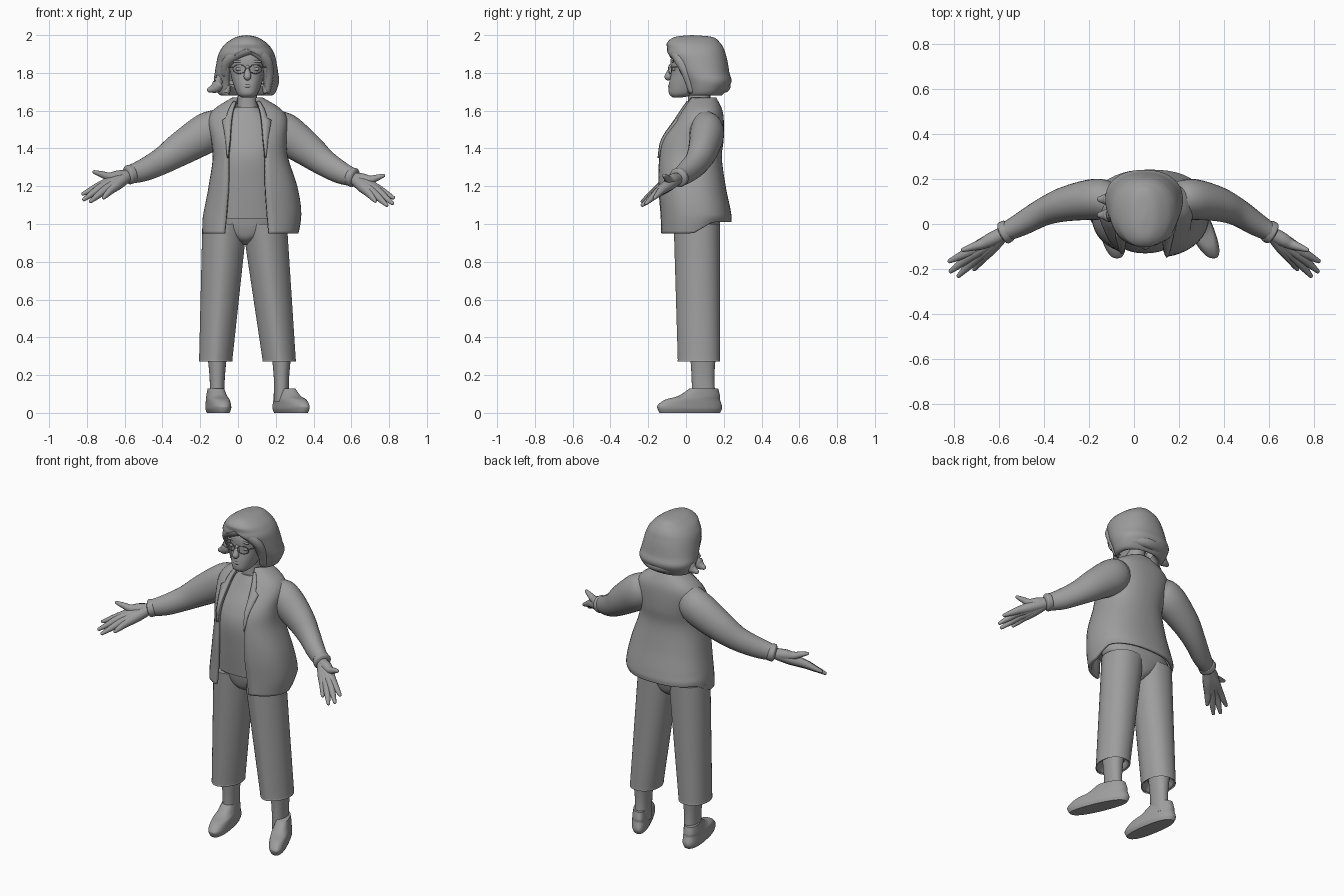
import bpy, bmesh, math
from mathutils import Vector

cube = bpy.data.objects.get("Cube")
if cube:
    bpy.data.objects.remove(cube, do_unlink=True)

GREY = (0.34, 0.34, 0.34, 1)
mat = bpy.data.materials.new("plain_grey")
mat.use_nodes = True
mat.diffuse_color = GREY
bsdf = next(node for node in mat.node_tree.nodes if node.type == 'BSDF_PRINCIPLED')
bsdf.inputs["Base Color"].default_value = GREY
MIDDLE = .045  # x of the body's front line


def catmull(a, b, c, d, t):
    return b + t / 2 * (c - a + t * (2 * a - 5 * b + 4 * c - d + t * (3 * (b - c) + d - a)))


def spline(rows, steps=5):
    """Smooth interpolation that passes through every row."""
    result, last = [], len(rows) - 1
    for i in range(last):
        columns = list(zip(rows[max(i - 1, 0)], rows[i], rows[i + 1], rows[min(i + 2, last)]))
        for step in range(steps):
            result.append([catmull(*column, step / steps) for column in columns])
    return result + [list(rows[-1])]


def finish(obj):
    obj.data.materials.clear()
    obj.data.materials.append(mat)
    bpy.ops.object.select_all(action='DESELECT')
    obj.select_set(True)
    bpy.context.view_layer.objects.active = obj
    bpy.ops.object.shade_smooth_by_angle(angle=math.radians(50))


def skin(name, grid, cap=False, thick=0):
    """Joins rings of points into one surface."""
    bm = bmesh.new()
    rings = [[bm.verts.new(point) for point in ring] for ring in grid]
    for low, high in zip(rings, rings[1:]):
        for j in range(len(low) - 1):
            bm.faces.new((low[j], low[j + 1], high[j + 1], high[j]))
    if cap:
        bm.faces.new(rings[0][-2::-1])
        bm.faces.new(rings[-1][:-1])
    bmesh.ops.remove_doubles(bm, verts=bm.verts, dist=1e-4)
    mesh = bpy.data.meshes.new(name)
    bm.to_mesh(mesh)
    bm.free()
    obj = bpy.data.objects.new(name, mesh)
    bpy.context.collection.objects.link(obj)
    if thick:
        solid = obj.modifiers.new("thickness", 'SOLIDIFY')
        solid.thickness, solid.offset = thick, -1
    finish(obj)


def signed_power(value, power):
    return math.copysign(abs(value) ** power, value)


def loft(name, rows, centre, back=.9, front=.9, shear=0, lift=None, thick=0):
    """Rows are z, half width, y min, y max and, for an open front, half the opening."""
    is_open = len(rows[0]) == 5
    grid = []
    for z, width, y_min, y_max, *opening in spline(rows):
        middle = centre(z) if callable(centre) else centre
        rx, ry, cy = max(width, 1e-6), (y_max - y_min) / 2, (y_max + y_min) / 2
        half = max(opening[0], 0) if is_open else 0
        seam = MIDDLE if is_open else middle

        def angle(x):
            return math.acos(signed_power(max(-1, min(1, (x - middle) / rx)), 1 / front))
        start, stop = -angle(seam + half), math.tau - angle(seam - half)
        ring = []
        for j in range(41):
            a = start + (stop - start) * j / 40
            power = front if math.sin(a) < 0 else back
            x = middle + rx * signed_power(math.cos(a), power)
            y = cy + ry * signed_power(math.sin(a), power)
            ring.append(Vector((x + shear * (.1 - y), y, z + (lift(y, z) if lift else 0))))
        grid.append(ring)
    skin(name, grid, cap=not is_open, thick=thick)
    return grid


def tube(name, points, sides=16, dome=1, flat=1):
    """Round or flattened limb through x, y, z, radius points with domed ends."""
    rows = spline(points)
    centres = [Vector(row[:3]) for row in rows]
    stations = []
    for i, row in enumerate(rows):
        ahead, behind = centres[min(i + 1, len(rows) - 1)], centres[max(i - 1, 0)]
        stations.append((centres[i], (ahead - behind).normalized(), row[3]))

    def rounded(centre, tangent, radius, sign):
        return [(centre + tangent * sign * dome * radius * math.sin(a), tangent, radius * math.cos(a))
                for a in (.4, .8, 1.2, 1.5)]
    stations = rounded(*stations[0], -1)[::-1] + stations + rounded(*stations[-1], 1)
    grid = []
    for centre, tangent, radius in stations:
        helper = Vector((0, 0, 1)) if abs(tangent.z) < .9 else Vector((0, 1, 0))
        across = tangent.cross(helper).normalized()
        up = tangent.cross(across)
        angles = [math.tau * j / sides for j in range(sides + 1)]
        grid.append([centre + radius * (across * flat * math.cos(a) + up * math.sin(a)) for a in angles])
    skin(name, grid, cap=True)


# Jacket: open shell, fuller at the left hip, with a hem that rises at the back
def hem_lift(y, z):
    return .06 * max(0, min(1, 10 * y - .4)) * max(0, min(1, 10.5 - 10 * z))


def hip_sway(z):
    return .05 + .03 * math.exp(-((z - 1.15) * 4) ** 2)


jacket = loft("jacket", [
    (.95, .255, -.14, .24, .12), (1.05, .26, -.14, .24, .11), (1.2, .235, -.15, .21, .1),
    (1.35, .2, -.15, .19, .1), (1.45, .2, -.13, .2, .09), (1.55, .21, -.06, .2, .08),
    (1.61, .175, -.02, .19, .07), (1.67, .08, .02, .16, .05)],
    hip_sway, back=.85, front=.85, lift=hem_lift, thick=.018)

# Flat lapels that widen up to a notch, then narrow along the collar
for side, edge, inner in (("left", 0, 2), ("right", -1, -3)):
    panel = []
    for ring in jacket[15:34]:
        height = ring[edge].z
        reach = max(.05, 4.5 * (height - 1.33)) if height < 1.56 else .6
        strip = [ring[edge].lerp(ring[inner], reach * k) + Vector((0, -.009, 0)) for k in (0, .5, 1)]
        panel.append(strip if side == "left" else strip[::-1])
    skin(side + "_lapel", panel, thick=.012)

# Shirt
loft("shirt", [(1.03, .2, -.1, .16), (1.2, .18, -.12, .15), (1.35, .16, -.13, .14),
               (1.45, .16, -.1, .14), (1.55, .13, -.04, .14), (1.62, .06, 0, .13)], .05)

# Trousers: hips and two creased, tapering legs with turned-in hems
loft("trouser_hips", [(.89, .02, .02, .11), (.92, .07, -.03, .15), (.97, .17, -.05, .17),
                      (1.03, .22, -.06, .18), (1.1, .18, -.07, .15)], .04)
for side, ankle_x, slant in (("right", -.118, .066), ("left", .218, -.107)):
    def leg_line(z):
        return ankle_x + slant * (z - .28)
    rows = [(.31, .06, 0, .15), (.28, .075, -.03, .17)]
    rows += [(z, .088 + .042 * (z - .28), -.035 - .03 * z, .18) for z in (.28, .3, .6, .9, 1)]
    loft(side + "_trouser_leg", rows, leg_line, front=1.15)

# Ankles and shoes
for side, x, toe_out in (("right", -.11, .17), ("left", .23, .42)):
    loft(side + "_ankle", [(.06, .04, .03, .16), (.18, .04, .03, .15), (.33, .054, .02, .16)], x)
    loft(side + "_shoe", [(0, .05, -.14, .18), (.02, .058, -.15, .19), (.04, .058, -.15, .19),
                          (.07, .055, -.11, .18), (.09, .05, -.04, .18), (.13, .04, .02, .17)],
         x + toe_out / 10 - .025, back=.82, front=.82, shear=toe_out)

# Arms: sleeve, cuff and fingers that each run from the wrist over a knuckle
SLEEVE = [(-.02, .1, 1.55, .075), (-.1, .1, 1.515, .095), (-.17, .11, 1.48, .105),
          (-.3, .09, 1.4, .09), (-.4, .055, 1.335, .072), (-.5, 0, 1.285, .06), (-.58, -.04, 1.26, .047)]
CUFF = [(-.56, -.03, 1.265, .05), (-.58, -.04, 1.26, .052)]
FINGERS = {
    "index": ((-.735, -.125, 1.2), (-.82, -.165, 1.16)),
    "middle": ((-.73, -.145, 1.19), (-.815, -.21, 1.13)),
    "ring": ((-.705, -.155, 1.18), (-.78, -.23, 1.12)),
    "little": ((-.675, -.15, 1.18), (-.71, -.2, 1.14)),
    "thumb": ((-.68, -.09, 1.25), (-.76, -.115, 1.275))}
WRIST = Vector((-.585, -.045, 1.255))


def arm_part(side, name, points, **options):
    if side == "left":
        points = [(.108 - .87 * x, y, z + .025 * x, r) for x, y, z, r in points]
    tube(f"{side}_{name}", points, **options)


for side in ("right", "left"):
    arm_part(side, "sleeve", SLEEVE, sides=24, dome=.3, flat=.87)
    arm_part(side, "cuff", CUFF, sides=24, dome=.3)
    for finger, ends in FINGERS.items():
        knuckle, tip = map(Vector, ends)
        arm_part(side, finger + "_finger", [
            (*WRIST, .032), (*WRIST.lerp(knuckle, .55), .031), (*knuckle, .023),
            (*knuckle.lerp(tip, .55), .0165), (*tip, .01)], sides=12)

# Neck and head
loft("neck", [(1.54, .08, 0, .15), (1.63, .055, .01, .13), (1.74, .05, .01, .13)], .05)
loft("head", [(1.67, .03, -.07, -.02), (1.69, .055, -.09, .06), (1.74, .075, -.09, .12),
              (1.8, .09, -.08, .16), (1.88, .095, -.08, .17), (1.93, .07, -.05, .15)], .05)
tube("nose", [(.05, -.07, 1.84, .01), (.05, -.083, 1.81, .015), (.05, -.094, 1.78, .02)])
tube("lips", [(.02, -.077, 1.73, .006), (.05, -.085, 1.73, .01), (.08, -.077, 1.73, .006)])

# Eyes, brows and glasses
tube("glasses_bridge", [(.04, -.092, 1.825, .003), (.06, -.092, 1.825, .003)], sides=8)
for side, sign in (("right", -1), ("left", 1)):
    x, temple = .05 + sign * .043, .05 + sign * .1
    tube(side + "_eye", [(x - .01, -.065, 1.82, .009), (x + .01, -.065, 1.82, .009)])
    tube(side + "_brow", [(x - .025, -.07, 1.86, .006), (x + .025, -.07, 1.86, .006)], sides=8)
    bpy.ops.mesh.primitive_torus_add(major_radius=.034, minor_radius=.0025, minor_segments=8,
                                     location=(x, -.084, 1.82), rotation=(math.pi / 2, 0, sign / 4))
    rim = bpy.context.object
    rim.name, rim.scale = side + "_glasses_rim", (1, .7, 1)
    finish(rim)
    tube(side + "_glasses_arm", [(x + sign * .033, -.08, 1.83, .003), (temple, -.03, 1.83, .003),
                                 (temple, .06, 1.825, .003)], sides=8)

# Hair: bob with turned-under ends
loft("hair", [
    (1.73, .1, 0, .15, .08), (1.685, .12, 0, .18, .09), (1.69, .15, 0, .2, .1),
    (1.75, .172, -.02, .24, .1), (1.8, .168, -.05, .23, .1), (1.86, .158, -.08, .22, .09),
    (1.9, .148, -.1, .21, .05), (1.93, .132, -.1, .2, 0), (1.96, .105, -.1, .18, 0),
    (1.99, .055, -.06, .14, 0), (2, 0, .03, .03, 0)], MIDDLE, thick=.025)

# Fringe sweeping to both sides and flicked ends
tube("right_fringe", [(.09, -.06, 1.935, .032), (.03, -.065, 1.92, .034), (-.025, -.05, 1.89, .032),
                      (-.06, -.025, 1.85, .026), (-.07, 0, 1.8, .02)])
tube("left_fringe", [(.06, -.06, 1.93, .03), (.11, -.05, 1.905, .033), (.15, -.03, 1.865, .03),
                     (.165, 0, 1.8, .024), (.155, .03, 1.71, .02)])
for name, y in (("front", .04), ("back", .11)):
    tube(f"right_{name}_flick", [(-.09, y, 1.77, .03), (-.115, y, 1.725, .03), (-.15, y, 1.71, .014)])
tube("nape_flick", [(-.07, .16, 1.73, .03), (0, .19, 1.73, .035), (.08, .2, 1.73, .035), (.15, .17, 1.73, .03)])
